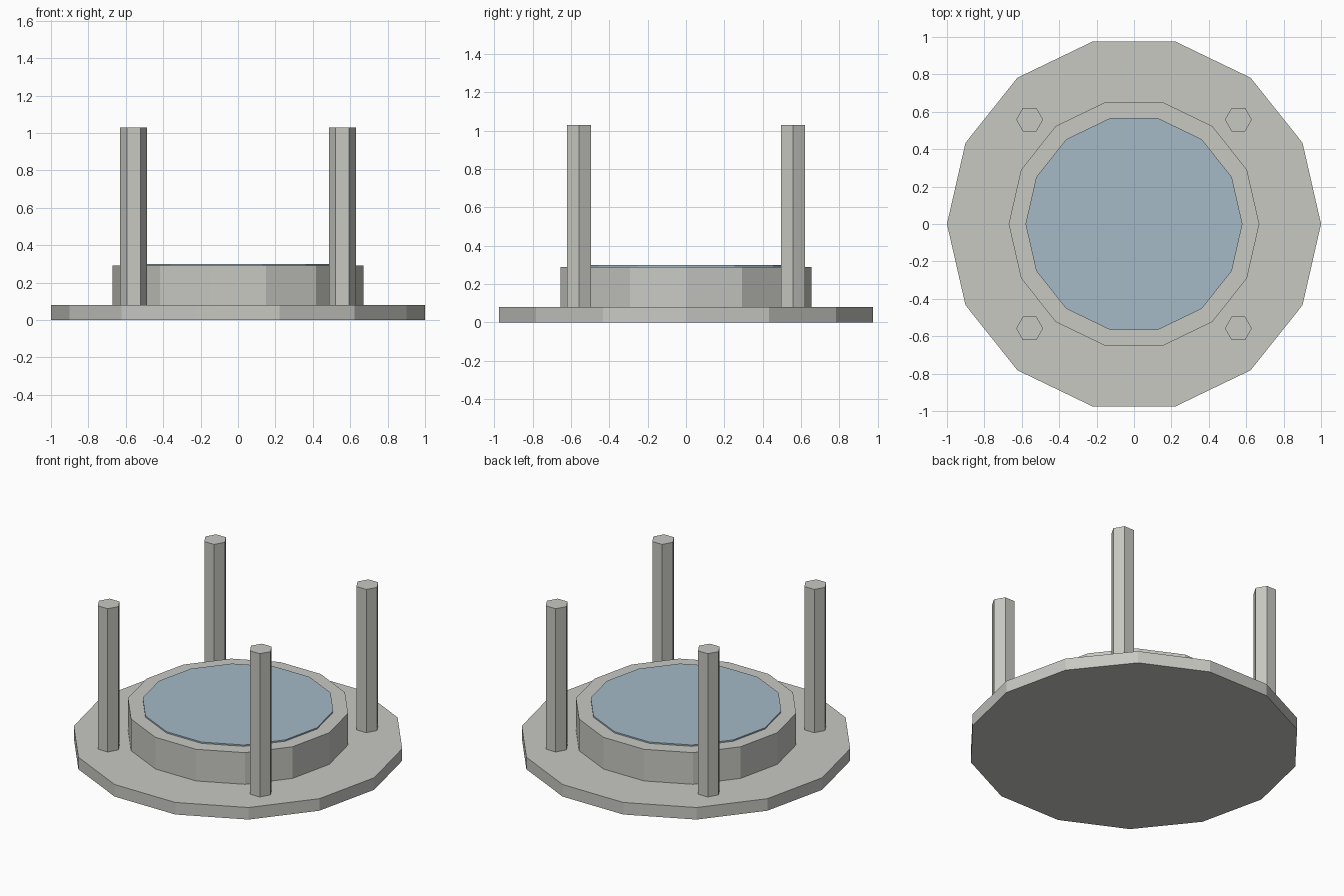
import bpy, bmesh, math

if "Cube" in bpy.data.objects:
    bpy.data.objects.remove(bpy.data.objects["Cube"])


def material(name, rgb):
    m = bpy.data.materials.new(name)
    m.diffuse_color = (*rgb, 1.0)
    m.use_nodes = True
    m.node_tree.nodes["Principled BSDF"].inputs["Base Color"].default_value = m.diffuse_color
    return m


stone = material("pale_stone", (0.58, 0.58, 0.545))
water = material("water_blue", (0.375, 0.49, 0.575))


def prism(name, sides, radius, z0, z1, mat, x=0.0, y=0.0):
    """Flat-sided upright prism with its first corner on +x."""
    bm = bmesh.new()
    ring = []
    for i in range(sides):
        a = 2 * math.pi * i / sides
        ring.append(bm.verts.new((radius * math.cos(a), radius * math.sin(a), z0)))
    base = bm.faces.new(ring)
    top = bmesh.ops.extrude_face_region(bm, geom=[base], use_keep_orig=True)
    verts = [v for v in top["geom"] if isinstance(v, bmesh.types.BMVert)]
    bmesh.ops.translate(bm, verts=verts, vec=(0, 0, z1 - z0))
    bmesh.ops.recalc_face_normals(bm, faces=bm.faces)
    me = bpy.data.meshes.new(name)
    bm.to_mesh(me)
    bm.free()
    me.materials.append(mat)
    ob = bpy.data.objects.new(name, me)
    ob.location = (x, y, 0)
    bpy.context.collection.objects.link(ob)
    return ob


# Round plinth, raised basin and water surface
prism("plinth", 14, 1.0, 0.0, 0.08, stone)
prism("basin", 14, 0.67, 0.08, 0.29, stone)
prism("water_surface", 14, 0.58, 0.29, 0.299, water)

# Four hexagonal posts around the basin
for side, sx in (("left", -1), ("right", 1)):
    for end, sy in (("front", -1), ("back", 1)):
        prism(f"{end}_{side}_post", 6, 0.072, 0.08, 1.03, stone, sx * 0.558, sy * 0.558)
